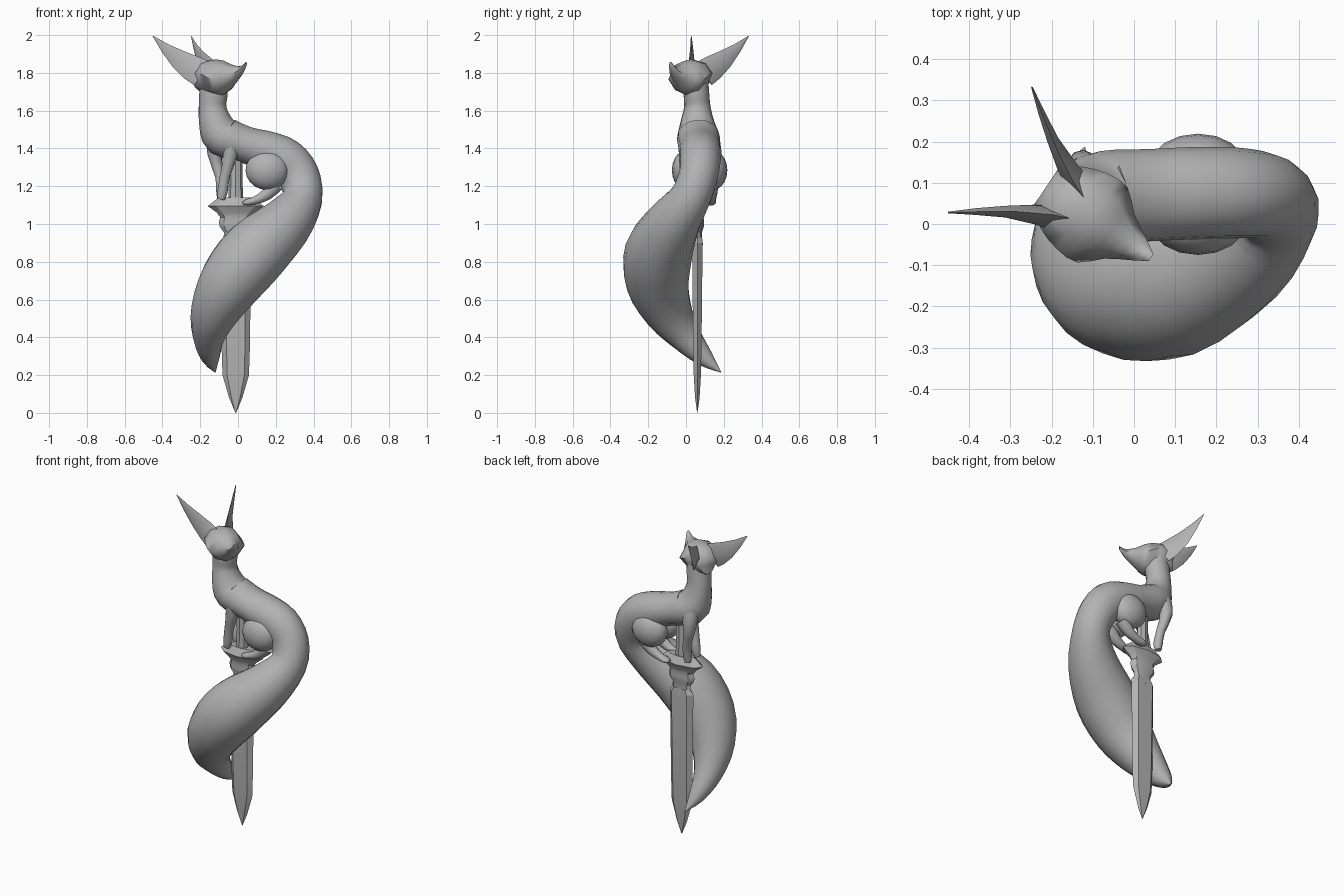
import bpy, bmesh, math
from mathutils import Vector

cube = bpy.data.objects.get("Cube")
if cube:
    bpy.data.objects.remove(cube, do_unlink=True)

grey = bpy.data.materials.new("plain grey")
grey.use_nodes = True
grey.diffuse_color = (0.45, 0.45, 0.45, 1)
grey.node_tree.nodes["Principled BSDF"].inputs["Base Color"].default_value = (0.45, 0.45, 0.45, 1)


def finish(name, bm, angle=50):
    """Turn a bmesh into a shaded object."""
    bmesh.ops.recalc_face_normals(bm, faces=bm.faces[:])
    mesh = bpy.data.meshes.new(name)
    bm.to_mesh(mesh)
    bm.free()
    mesh.materials.append(grey)
    obj = bpy.data.objects.new(name, mesh)
    bpy.context.collection.objects.link(obj)
    bpy.ops.object.select_all(action='DESELECT')
    obj.select_set(True)
    bpy.context.view_layer.objects.active = obj
    bpy.ops.object.shade_smooth_by_angle(angle=math.radians(angle))
    return obj


def loft(name, rings, angle=50):
    """Skin a row of equal point rings and cap both ends."""
    bm = bmesh.new()
    rows = [[bm.verts.new(p) for p in ring] for ring in rings]
    n = len(rows[0])
    for a, b in zip(rows, rows[1:]):
        for i in range(n):
            j = (i + 1) % n
            bm.faces.new((a[i], a[j], b[j], b[i]))
    bm.faces.new(rows[0][::-1])
    bm.faces.new(rows[-1])
    return finish(name, bm, angle)


def spline(points, steps):
    """Catmull-Rom curve through tuples of any length."""
    pts = [points[0]] + list(points) + [points[-1]]
    out = []
    for a, b, c, d in zip(pts, pts[1:], pts[2:], pts[3:]):
        for k in range(steps):
            t = k / steps
            out.append([0.5 * (2 * q + (r - p) * t + (2 * p - 5 * q + 4 * r - s) * t * t
                               + (3 * q - p - 3 * r + s) * t ** 3)
                        for p, q, r, s in zip(a, b, c, d)])
    out.append(list(points[-1]))
    return out


def tube(name, stations, steps=3, sides=16):
    """Stations: x, y, z, lateral radius, normal radius."""
    path = spline(stations, steps)
    centres = [Vector(p[:3]) for p in path]
    side = Vector((0, 1, 0))
    rings = []
    for i, (c, p) in enumerate(zip(centres, path)):
        tangent = (centres[min(i + 1, len(path) - 1)] - centres[max(i - 1, 0)]).normalized()
        side = (side - tangent * side.dot(tangent)).normalized()
        up = tangent.cross(side)
        ra, rb = max(p[3], 0.002), max(p[4], 0.002)
        rings.append([c + side * ra * math.cos(t) + up * rb * math.sin(t)
                      for t in (2 * math.pi * k / sides for k in range(sides))])
    return loft(name, rings, 60)


# Neck, back and the long tail that winds round the dagger
tube("body_and_tail", [
    (-0.125, 0.05, 1.80, 0.065, 0.07), (-0.13, 0.055, 1.69, 0.068, 0.075),
    (-0.135, 0.06, 1.62, 0.07, 0.073), (-0.12, 0.06, 1.54, 0.09, 0.088),
    (-0.08, 0.065, 1.465, 0.112, 0.108), (0.04, 0.07, 1.42, 0.112, 0.097),
    (0.15, 0.075, 1.385, 0.112, 0.108), (0.25, 0.075, 1.34, 0.11, 0.115),
    (0.32, 0.065, 1.255, 0.105, 0.112), (0.34, 0.02, 1.135, 0.11, 0.108),
    (0.25, -0.07, 1.0, 0.145, 0.145), (0.09, -0.145, 0.85, 0.18, 0.18),
    (-0.04, -0.15, 0.69, 0.168, 0.168), (-0.125, -0.09, 0.53, 0.128, 0.128),
    (-0.155, 0.0, 0.40, 0.085, 0.085), (-0.145, 0.10, 0.29, 0.048, 0.048),
    (-0.12, 0.185, 0.215, 0.002, 0.002)])

# Head, built along its own forward and sideways axes
ORIGIN = Vector((-0.11, 0.02, 0))
FORWARD = Vector((0.83, -0.555, 0))
SIDE = Vector((0.555, 0.83, 0))


def head_point(f, s, z):
    return ORIGIN + FORWARD * f + SIDE * s + Vector((0, 0, z))


# forward, half width, top, cheek height, bottom
head = [(-0.125, 0.05, 1.81, 1.77, 1.71), (-0.08, 0.09, 1.858, 1.80, 1.69),
        (-0.02, 0.11, 1.87, 1.79, 1.675), (0.04, 0.11, 1.865, 1.765, 1.685),
        (0.09, 0.065, 1.845, 1.78, 1.725), (0.15, 0.03, 1.835, 1.81, 1.785),
        (0.183, 0.01, 1.858, 1.848, 1.835)]
rings = []
for f, w, top, mid, low in spline(head, 2):
    half = [(0.6 * w, top - 0.22 * (top - mid)), (w, mid), (0.6 * w, low + 0.3 * (mid - low))]
    ring = [(0, top)] + half + [(0, low)] + [(-s, z) for s, z in reversed(half)]
    rings.append([head_point(f, s, z) for s, z in ring])
loft("head", rings, 60)

# Long pointed ears
for label, sign in (("right", -1), ("left", 1)):
    rows = []
    for f, s, z, wide, thick in [(-0.06, 0.05, 1.795, 0.075, 0.03), (-0.11, 0.07, 1.825, 0.07, 0.024),
                                 (-0.175, 0.105, 1.872, 0.052, 0.014), (-0.235, 0.145, 1.93, 0.027, 0.008),
                                 (-0.288, 0.183, 1.995, 0.002, 0.002)]:
        c = Vector((f, s, z))
        w = Vector((0.5, -0.33, 0.8)).normalized()
        t = Vector((-0.64, 0.45, 0.5)).cross(w).normalized()
        rows.append([head_point(q.x, q.y * sign, q.z)
                     for q in (c + w * wide, c + t * thick, c - w * wide, c - t * thick)])
    loft(label + "_ear", rows, 45)

# Front legs, drawn together on the guard
tube("front_leg_near", [(-0.04, 0.01, 1.46, 0.05, 0.06), (-0.04, 0.0, 1.37, 0.038, 0.04),
                        (-0.07, 0.01, 1.25, 0.026, 0.028), (-0.082, 0.015, 1.17, 0.026, 0.028),
                        (-0.09, 0.015, 1.13, 0.018, 0.02)], 2, 10)
tube("front_leg_far", [(-0.11, 0.12, 1.46, 0.05, 0.06), (-0.125, 0.14, 1.37, 0.04, 0.038),
                       (-0.095, 0.125, 1.25, 0.026, 0.026), (-0.088, 0.11, 1.17, 0.026, 0.028),
                       (-0.09, 0.11, 1.13, 0.018, 0.02)], 2, 10)

# Folded hind legs: thigh and foot on each side of the body
for label, sign in (("near", -1), ("far", 1)):
    bm = bmesh.new()
    bmesh.ops.create_uvsphere(bm, u_segments=16, v_segments=10, radius=1)
    for v in bm.verts:
        v.co = Vector((0.155 + 0.115 * v.co.x, 0.072 + sign * 0.07 + 0.077 * v.co.y,
                       1.285 + 0.105 * v.co.z))
    finish("thigh_" + label, bm, 60)
    y = 0.072 + sign * 0.06
    tube("hind_foot_" + label, [(0.20, y, 1.21, 0.04, 0.045), (0.15, y, 1.155, 0.033, 0.033),
                                (0.09, y, 1.125, 0.026, 0.022), (0.05, y, 1.115, 0.028, 0.018),
                                (0.025, y, 1.11, 0.015, 0.008)], 2, 10)

# Dagger: grip, flared guard and blade
CX, CY = -0.012, 0.06


def turned(name, profile, sides, depth):
    rows = [[(CX + r * math.cos(2 * math.pi * k / sides),
              CY + depth * r * math.sin(2 * math.pi * k / sides), z) for k in range(sides)]
            for z, r in profile]
    return loft(name, rows, 30)


turned("grip", [(1.44, 0.04), (1.25, 0.035), (1.12, 0.04)], 8, 0.8)
turned("guard", [(1.14, 0.09), (1.125, 0.11), (1.095, 0.148), (1.06, 0.10), (1.035, 0.082),
                 (1.01, 0.09), (0.985, 0.085), (0.955, 0.062), (0.92, 0.065), (0.89, 0.075)], 8, 0.4)

rows = []
for z, w, t in [(0.93, 0.06, 0.025), (0.90, 0.082, 0.028), (0.35, 0.075, 0.022),
                (0.20, 0.07, 0.019), (0.08, 0.035, 0.012), (0.0, 0.002, 0.001)]:
    rows.append([(CX + a * w, CY + b * t, z) for a, b in
                 ((1, 0), (0.65, 1), (-0.65, 1), (-1, 0), (-0.65, -1), (0.65, -1))])
loft("blade", rows, 15)
